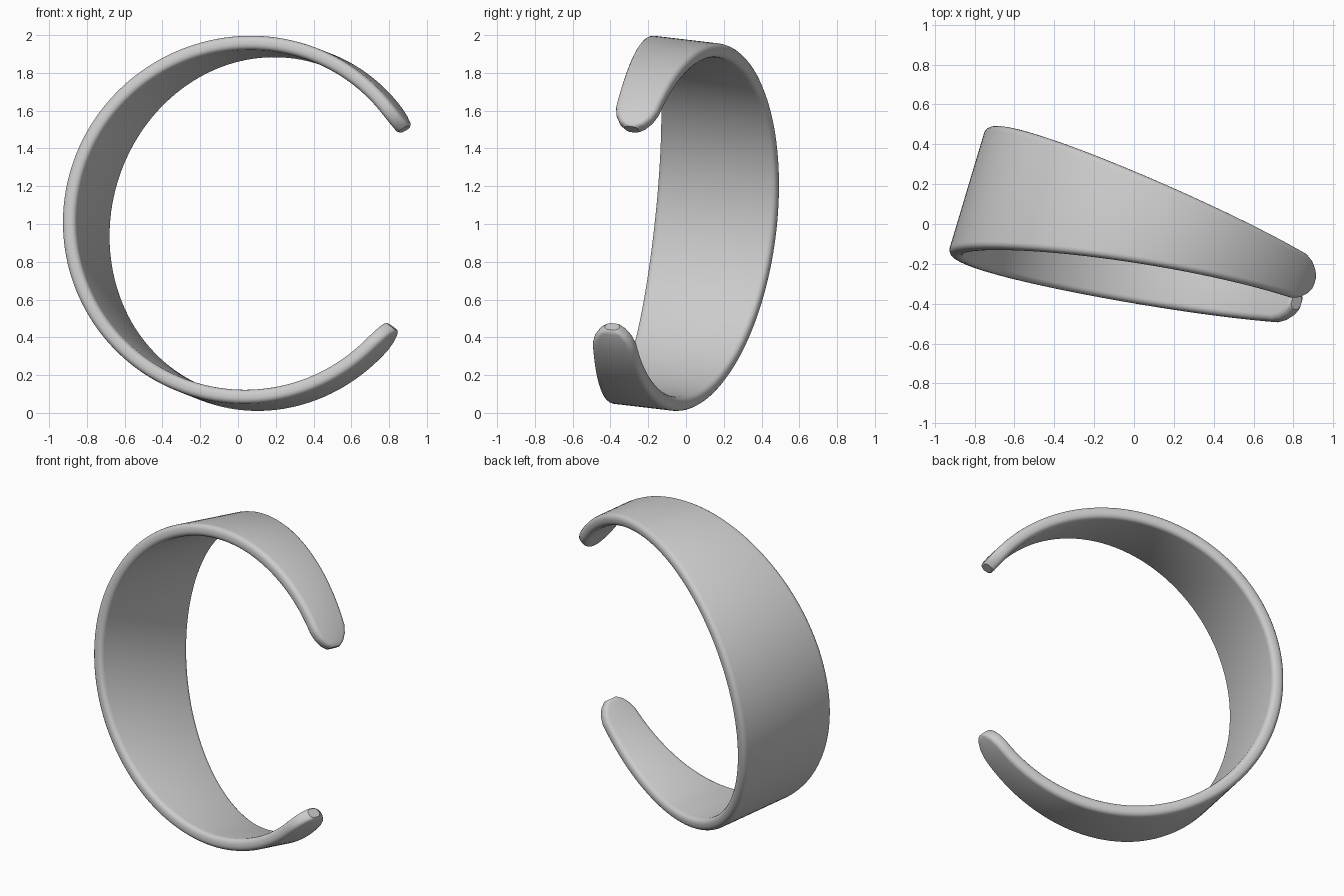
import bpy, bmesh
from math import cos, sin, radians, pi
from mathutils import Vector

cube = bpy.data.objects.get("Cube")
if cube:
    bpy.data.objects.remove(cube, do_unlink=True)

# Tilted frame of the cuff: axis runs across the band, u points to the opening
centre = Vector((0.10, -0.112, 1.003))
axis = Vector((0.285, 0.952, -0.112)).normalized()
u = (Vector((1, 0, 0)) - axis * axis.x).normalized()
v = u.cross(axis)

R_OUT, R_IN = 0.98, 0.905
TURN = radians(-3.7)      # direction of the opening
SHOULDER = radians(41)    # where the rounded tips begin
BODY_STEPS, CORNER_STEPS = 120, 4
TIP = [(34.4, 0.40), (35.5, 0.62), (38, 0.86)]   # degrees, share of the width


def half_width(angle):
    c = cos(angle)
    return 0.2 - 0.12 * c + 0.013 * c * c


def section(half, inset=0.0):
    """Rounded rectangle as (radius, offset across the band)."""
    r = min(0.03, half * 0.6)
    mid, t = (R_OUT + R_IN) / 2, (R_OUT - R_IN) / 2 - inset
    half -= inset
    r = min(r, t * 0.9)
    pts = []
    for k, (sx, sy) in enumerate([(1, 1), (-1, 1), (-1, -1), (1, -1)]):
        for i in range(CORNER_STEPS + 1):
            a = (k + i / CORNER_STEPS) * pi / 2
            pts.append((mid + sx * (t - r) + r * cos(a), sy * (half - r) + r * sin(a)))
    return pts


# Stations along the band: tip, body, mirrored tip
start = [(radians(d), half_width(SHOULDER) * s, 0.0) for d, s in TIP]
start.insert(0, (radians(33.9), start[0][1], 0.008))
body = []
for i in range(BODY_STEPS + 1):
    a = SHOULDER + (2 * pi - 2 * SHOULDER) * i / BODY_STEPS
    body.append((a, half_width(a), 0.0))
end = [(2 * pi - a, h, inset) for a, h, inset in reversed(start)]

# Sweep the section around the band
bm = bmesh.new()
rings = []
for a, h, inset in start + body + end:
    radial = u * cos(a + TURN) + v * sin(a + TURN)
    rings.append([bm.verts.new(centre + radial * r + axis * w) for r, w in section(h, inset)])
for p, q in zip(rings, rings[1:]):
    for i in range(len(p)):
        j = (i + 1) % len(p)
        bm.faces.new((p[i], p[j], q[j], q[i]))
bm.faces.new(rings[0])
bm.faces.new(rings[-1])
bmesh.ops.recalc_face_normals(bm, faces=bm.faces)

mesh = bpy.data.meshes.new("cuff_band")
bm.to_mesh(mesh)
bm.free()
band = bpy.data.objects.new("cuff_band", mesh)
bpy.context.collection.objects.link(band)

# Plain grey metal
grey = bpy.data.materials.new("light_grey")
grey.use_nodes = True
colour = (0.6, 0.6, 0.6, 1)
grey.diffuse_color = colour
grey.node_tree.nodes["Principled BSDF"].inputs["Base Color"].default_value = colour
mesh.materials.append(grey)

bpy.context.view_layer.objects.active = band
band.select_set(True)
bpy.ops.object.shade_smooth_by_angle(angle=radians(35))
